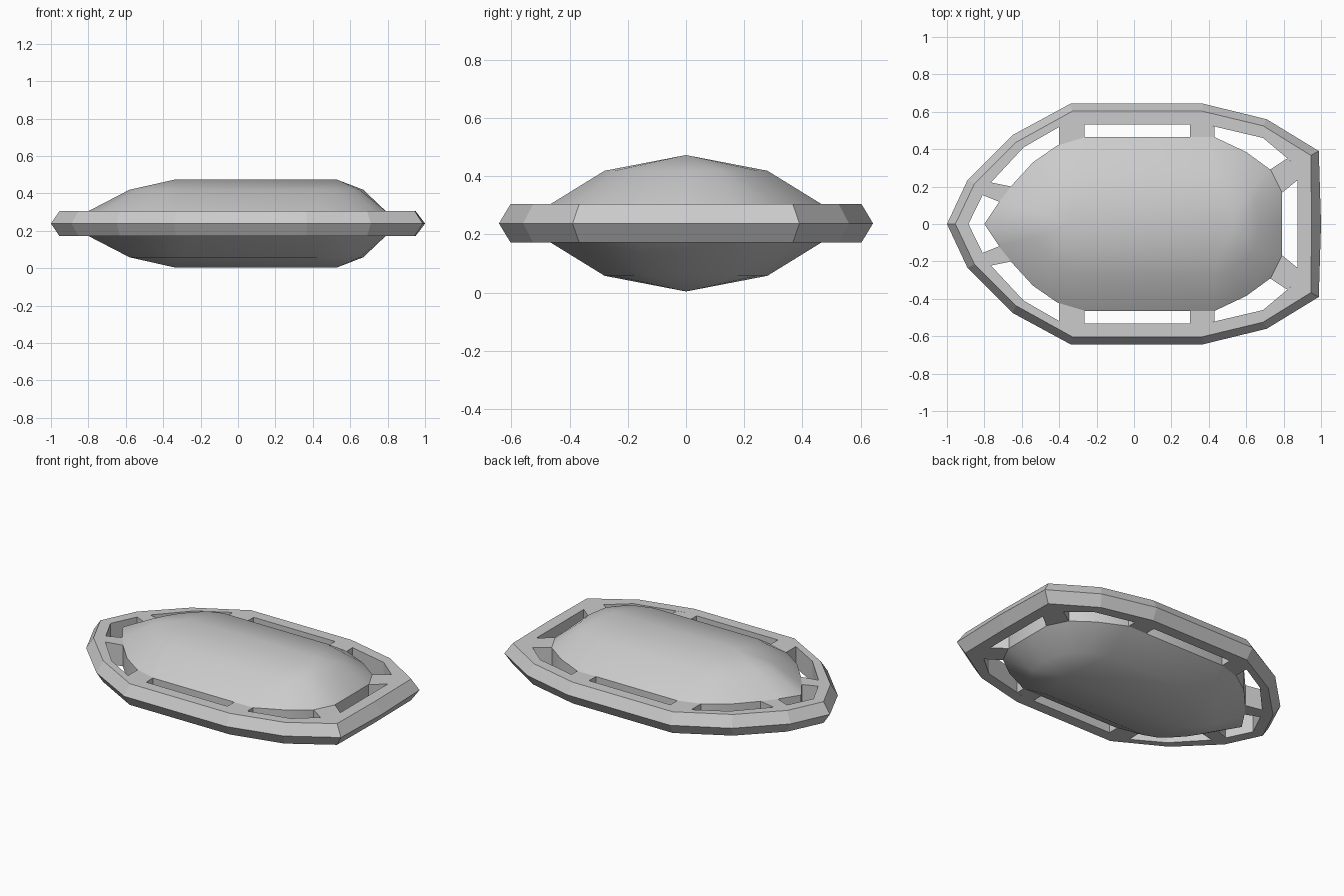
import bpy, bmesh, math

if "Cube" in bpy.data.objects:
    bpy.data.objects.remove(bpy.data.objects["Cube"])

Z0, ZM, Z1 = 0.172, 0.238, 0.305   # rim bottom, middle edge, top


def finish(name, bm):
    bmesh.ops.remove_doubles(bm, verts=bm.verts, dist=0.0005)
    bmesh.ops.recalc_face_normals(bm, faces=bm.faces)
    me = bpy.data.meshes.new(name)
    bm.to_mesh(me)
    bm.free()
    ob = bpy.data.objects.new(name, me)
    bpy.context.collection.objects.link(ob)
    return ob


def full(half):
    """Mirror a half outline (both ends on y = 0) into a closed loop."""
    return half + [(x, -y) for x, y in half[-2:0:-1]]


def loft(bm, levels, closed=False):
    """Skin a list of (outline, z) levels with quads."""
    loops = [[bm.verts.new((x, y, z)) for x, y in o] for o, z in levels]
    pairs = list(zip(loops, loops[1:]))
    if closed:
        pairs.append((loops[-1], loops[0]))
    for a, b in pairs:
        n = len(a)
        for i in range(n):
            j = (i + 1) % n
            bm.faces.new((a[i], a[j], b[j], b[i]))
    return loops


# Outer rim: pointed outer edge, flat top and bottom, vertical inner wall
edge = full([(-1, 0), (-.89, .235), (-.65, .475), (-.34, .643), (.37, .643),
             (.71, .56), (.988, .39), (1, 0)])
shoulder = full([(-.955, 0), (-.853, .215), (-.63, .437), (-.33, .603), (.365, .603),
                 (.69, .525), (.945, .367), (.95, 0)])
inner = full([(-.885, 0), (-.79, .195), (-.59, .41), (-.375, .533), (.38, .533),
              (.69, .46), (.875, .305), (.875, 0)])
bm = bmesh.new()
loft(bm, [(edge, ZM), (shoulder, Z1), (inner, Z1), (inner, Z0), (shoulder, Z0)], True)
finish("outer_rim", bm)

# Central body: vertical belt, sloped shoulders, then a long ridge above and below
belt = full([(-.8, 0), (-.72, .12), (-.65, .21), (-.54, .33), (-.41, .42), (-.26, .465),
             (.43, .465), (.6, .385), (.73, .29), (.79, .17), (.79, 0)])
upper = full([(-.58, 0), (-.54, .075), (-.5, .135), (-.44, .2), (-.38, .25), (-.3, .28),
              (.42, .28), (.53, .245), (.61, .18), (.65, .12), (.67, 0)])
ridge = [(-.34 if x < 0 else .53, 0) for x, y in belt]
bm = bmesh.new()
loft(bm, [(ridge, .004), (upper, .058), (belt, Z0), (belt, Z1), (upper, .419), (ridge, .473)])
bmesh.ops.dissolve_degenerate(bm, dist=0.0005, edges=bm.edges)
body = finish("central_body", bm)
bpy.context.view_layer.objects.active = body
body.select_set(True)
bpy.ops.object.shade_smooth_by_angle(angle=math.radians(35))

# Ribs joining body and rim, mirrored across the length
ribs = {
    "side_rib_rear": [(-.4, .519), (-.375, .533), (-.265, .533), (-.265, .44), (-.4, .4)],
    "side_rib_fore": [(.3, .533), (.38, .533), (.43, .521), (.43, .44), (.3, .44)],
    "blunt_end_rib": [(.82, .351), (.875, .305), (.875, .235), (.77, .15), (.71, .28)],
    "pointed_end_rib": [(-.765, .222), (-.79, .195), (-.81, .155), (-.7, .11), (-.63, .195)],
}
for name, pts in ribs.items():
    for tag, s in (("left", 1), ("right", -1)):
        o = [(x, s * y) for x, y in pts]
        bm = bmesh.new()
        lo, hi = loft(bm, [(o, Z0), (o, Z1)])
        bm.faces.new(lo)
        bm.faces.new(hi)
        finish(f"{name}_{tag}", bm)
